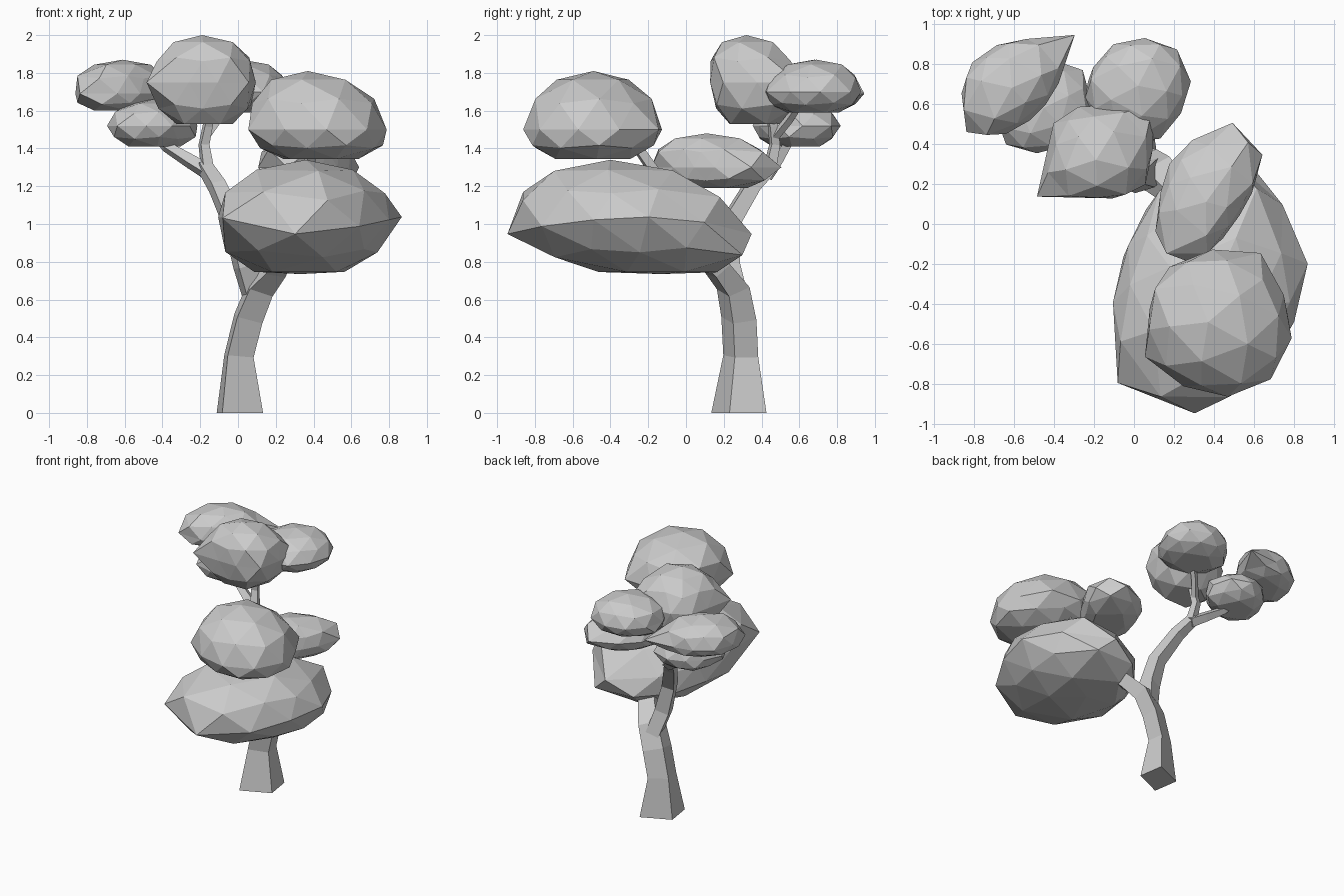
import bpy, bmesh, math
from mathutils import Vector

if "Cube" in bpy.data.objects:
    bpy.data.objects.remove(bpy.data.objects["Cube"])


def finish(name, bm):
    bmesh.ops.recalc_face_normals(bm, faces=bm.faces)
    me = bpy.data.meshes.new(name)
    bm.to_mesh(me)
    bm.free()
    ob = bpy.data.objects.new(name, me)
    bpy.context.collection.objects.link(ob)
    return ob


def limb(name, path, long=1, short=1):
    """Four-sided tapering tube; path holds (x, y, z, radius)."""
    bm = bmesh.new()
    pts = [Vector(p[:3]) for p in path]
    rings = []
    for i, p in enumerate(pts):
        t = pts[min(i + 1, len(pts) - 1)] - pts[max(i - 1, 0)]
        if p.z == 0:
            t = Vector((0, 0, 1))
        q = Vector((0, 0, 1)).rotation_difference(t.normalized())
        ring = []
        for k in range(4):
            a = math.radians(62 + 90 * k)
            u = long * math.cos(a - math.pi / 4) * math.sqrt(.5)
            w = short * math.sin(a - math.pi / 4) * math.sqrt(.5)
            off = q @ Vector((u - w, u + w, 0))
            ring.append(bm.verts.new(p + off * path[i][3]))
        rings.append(ring)
    for r0, r1 in zip(rings, rings[1:]):
        for k in range(4):
            j = (k + 1) % 4
            bm.faces.new((r0[k], r0[j], r1[j], r1[k]))
    bm.faces.new(rings[0])
    bm.faces.new(rings[-1])
    return finish(name, bm)


def reach(outline, c, a):
    """Distance from centre c to the outline polygon at angle a."""
    d = Vector((math.cos(a), math.sin(a)))
    best = 0
    for i, p in enumerate(outline):
        p, e = Vector(p) - c, Vector(outline[i - 1]) - Vector(p)
        den = d.x * e.y - d.y * e.x
        if abs(den) < 1e-9:
            continue
        t = (p.x * e.y - p.y * e.x) / den
        u = (p.x * d.y - p.y * d.x) / den
        if t > 0 and -1e-6 <= u <= 1 + 1e-6:
            best = max(best, t)
    return best


def foliage(name, outline, bottom, equator, top, peak, low=None, box=0.85, flat=1.2, lift=0):
    """Faceted clump: icosphere fitted to a plan outline and three heights."""
    xs, ys = zip(*outline)
    c = Vector(((min(xs) + max(xs)) / 2, (min(ys) + max(ys)) / 2))
    first = Vector(outline[0]) - c
    turn = math.atan2(first.y, first.x) - math.radians(18)
    peak = Vector(peak) - c
    low = Vector(low) - c if low else Vector((0, 0))
    bm = bmesh.new()
    bmesh.ops.create_icosphere(bm, subdivisions=2, radius=1)
    for v in bm.verts:
        x, y, z = v.co
        a = math.atan2(y, x) + turn
        h = min(1, math.hypot(x, y))
        if h < 1e-4:
            h = 0
        r = h ** box * reach(outline, c, a) * 1.015
        mid = equator + lift * r * abs(math.cos(a))
        if z >= 0:
            zz, s = mid + z * (top - mid), peak * z
        else:
            k = min(1, -z * flat)
            zz, s = mid - k * (mid - bottom), low * k
        v.co = (c.x + r * math.cos(a) + s.x, c.y + r * math.sin(a) + s.y, zz)
    return finish(name, bm)


# Trunk and the two main boughs
limb("trunk", [(0.01, .28, 0, .15), (.005, .29, .3, .095), (.055, .28, .5, .095),
               (.12, .25, .66, .09), (.2, .17, .76, .075), (.28, .02, .9, .06)], 1.18, .85)
limb("rear_bough", [(.09, .27, .6, .07), (.04, .22, .78, .075), (-.02, .23, 1.0, .065),
                    (-.11, .35, 1.2, .055), (-.18, .46, 1.31, .045)])
limb("front_bough", [(.25, .05, .87, .06), (.34, -.06, 1.1, .045), (.37, -.17, 1.28, .035),
                     (.4, -.28, 1.44, .03)])

# Twigs into the clumps
limb("twig_mid", [(.33, -.04, 1.08, .035), (.35, .06, 1.2, .03), (.36, .14, 1.3, .025)])
limb("twig_left", [(-.15, .44, 1.27, .045), (-.25, .48, 1.33, .04), (-.38, .53, 1.41, .03),
                   (-.5, .62, 1.55, .025), (-.58, .68, 1.68, .02)])
limb("twig_up", [(-.16, .44, 1.28, .04), (-.18, .47, 1.42, .033), (-.16, .46, 1.52, .03),
                 (-.13, .42, 1.64, .02)])
limb("twig_back", [(-.17, .47, 1.46, .025), (-.1, .55, 1.56, .025), (0, .63, 1.68, .02)])

# Foliage clumps
foliage("foliage_low_front",
        [(.86, -.2), (.66, .27), (.42, .35), (.12, .15), (-.05, -.16), (-.1, -.4),
         (-.1, -.77), (.06, -.87), (.32, -.94), (.6, -.82), (.79, -.5)],
        .735, .93, 1.34, (.36, -.4), (.33, -.13), box=.95, flat=1.12, lift=.22)
foliage("foliage_high_front",
        [(.06, -.66), (.23, -.8), (.44, -.86), (.6, -.84), (.76, -.7), (.8, -.46),
         (.63, -.15), (.35, -.13), (.1, -.26)],
        1.345, 1.5, 1.81, (.37, -.49), box=.9)
foliage("foliage_mid_right",
        [(.49, .5), (.28, .41), (.18, .3), (.1, .04), (.13, -.16), (.34, -.19),
         (.5, 0), (.65, .27), (.62, .44)],
        1.19, 1.3, 1.48, (.36, .11), box=.9)
foliage("foliage_top",
        [(-.48, .14), (-.05, .13), (.05, .19), (.09, .31), (.09, .6), (-.31, .58), (-.4, .5)],
        1.53, 1.75, 2.0, (-.19, .32))
foliage("foliage_far_left",
        [(-.3, .94), (-.45, .92), (-.64, .92), (-.84, .78), (-.88, .48), (-.72, .42),
         (-.55, .49), (-.4, .64)],
        1.6, 1.69, 1.87, (-.61, .68), box=.8)
foliage("foliage_back",
        [(.28, .71), (.23, .86), (.08, .93), (-.12, .89), (-.26, .7), (-.2, .5),
         (-.05, .41), (.13, .43), (.23, .55)],
        1.59, 1.7, 1.87, (.02, .69))
foliage("foliage_low_left",
        [(-.69, .55), (-.66, .41), (-.52, .35), (-.36, .38), (-.2, .55), (-.26, .77),
         (-.42, .82), (-.6, .74)],
        1.41, 1.52, 1.66, (-.45, .58))
